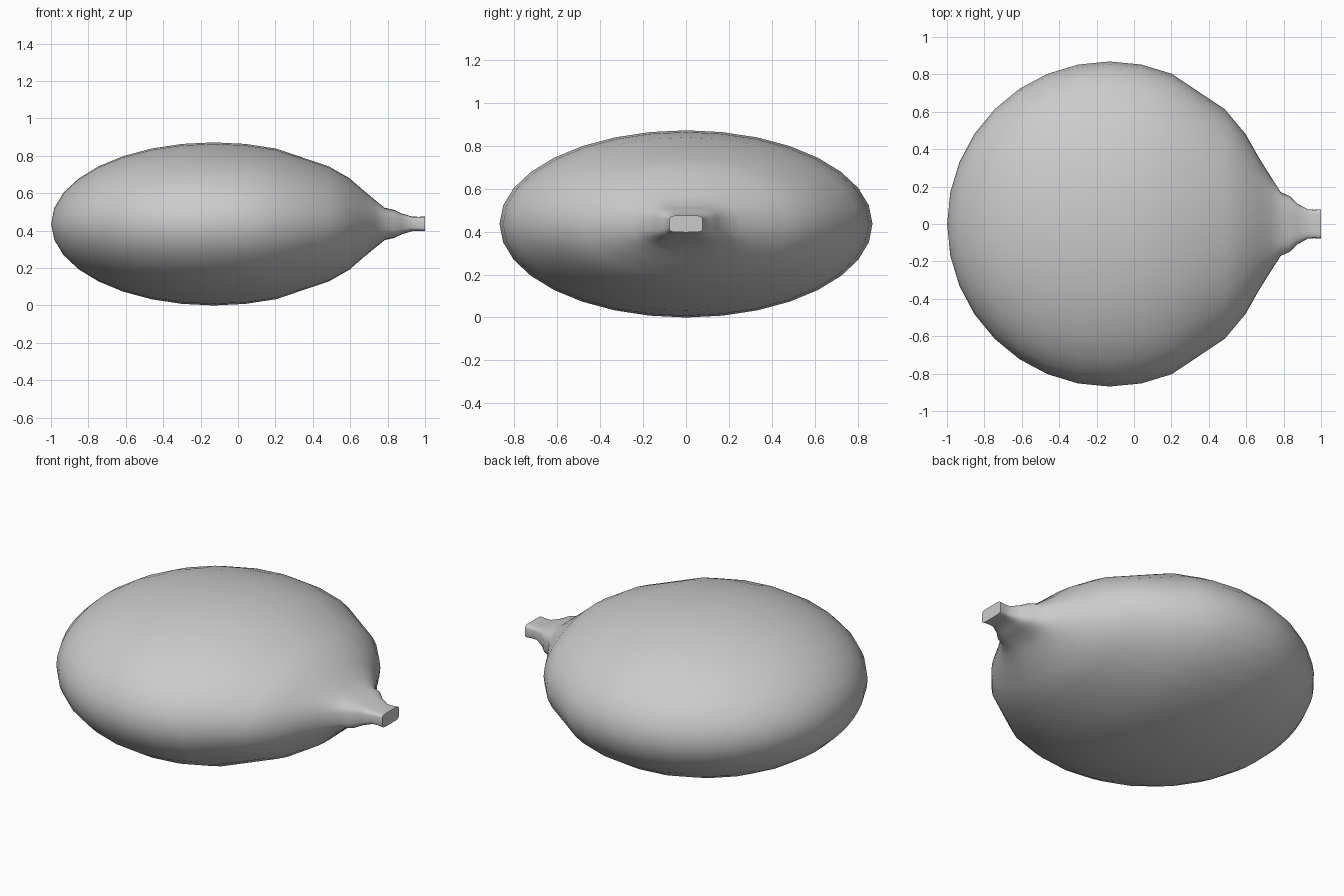
import bpy, bmesh
from math import sin, cos, pi, copysign

if "Cube" in bpy.data.objects:
    bpy.data.objects.remove(bpy.data.objects["Cube"])

CX, CZ, R, SEG = -0.13, 0.436, 0.869, 32


def power(v, e):
    return copysign(abs(v) ** e, v)


# Stations along x: (x, half width, half height, roundness exponent; 1 = ellipse, small = boxy)
stations = []
for i in range(1, 11):
    a = pi * i / 16
    stations.append((CX - R * cos(a), R * sin(a), CZ * sin(a), 1.0))
# Shoulder and squared-off, ridged neck
stations += [
    (0.485, 0.614, 0.308, 1.0),
    (0.595, 0.483, 0.245, 1.0),
    (0.672, 0.348, 0.178, 0.98),
    (0.73, 0.255, 0.130, 0.85),
    (0.785, 0.170, 0.086, 0.62),
    (0.832, 0.149, 0.076, 0.55),
    (0.875, 0.108, 0.056, 0.5),
    (0.93, 0.078, 0.039, 0.45),
    (0.965, 0.076, 0.038, 0.4),
    (1.0, 0.078, 0.039, 0.35),
]

# Balloon-like body lofted through the stations
bm = bmesh.new()
rings = []
for x, hy, hz, e in stations:
    rings.append([bm.verts.new((x, hy * power(cos(2 * pi * k / SEG), e),
                                CZ + hz * power(sin(2 * pi * k / SEG), e)))
                  for k in range(SEG)])
for a, b in zip(rings, rings[1:]):
    for k in range(SEG):
        n = (k + 1) % SEG
        bm.faces.new((a[k], a[n], b[n], b[k]))

# Rounded closed end and flat neck cap
tip = bm.verts.new((CX - R, 0, CZ))
for k in range(SEG):
    bm.faces.new((tip, rings[0][(k + 1) % SEG], rings[0][k]))
bm.faces.new(rings[-1])
bmesh.ops.recalc_face_normals(bm, faces=bm.faces)

mesh = bpy.data.meshes.new("flattened_body_with_neck")
bm.to_mesh(mesh)
bm.free()
obj = bpy.data.objects.new("flattened_body_with_neck", mesh)
bpy.context.collection.objects.link(obj)
bpy.context.view_layer.objects.active = obj
obj.select_set(True)
bpy.ops.object.shade_smooth_by_angle(angle=pi / 3)
